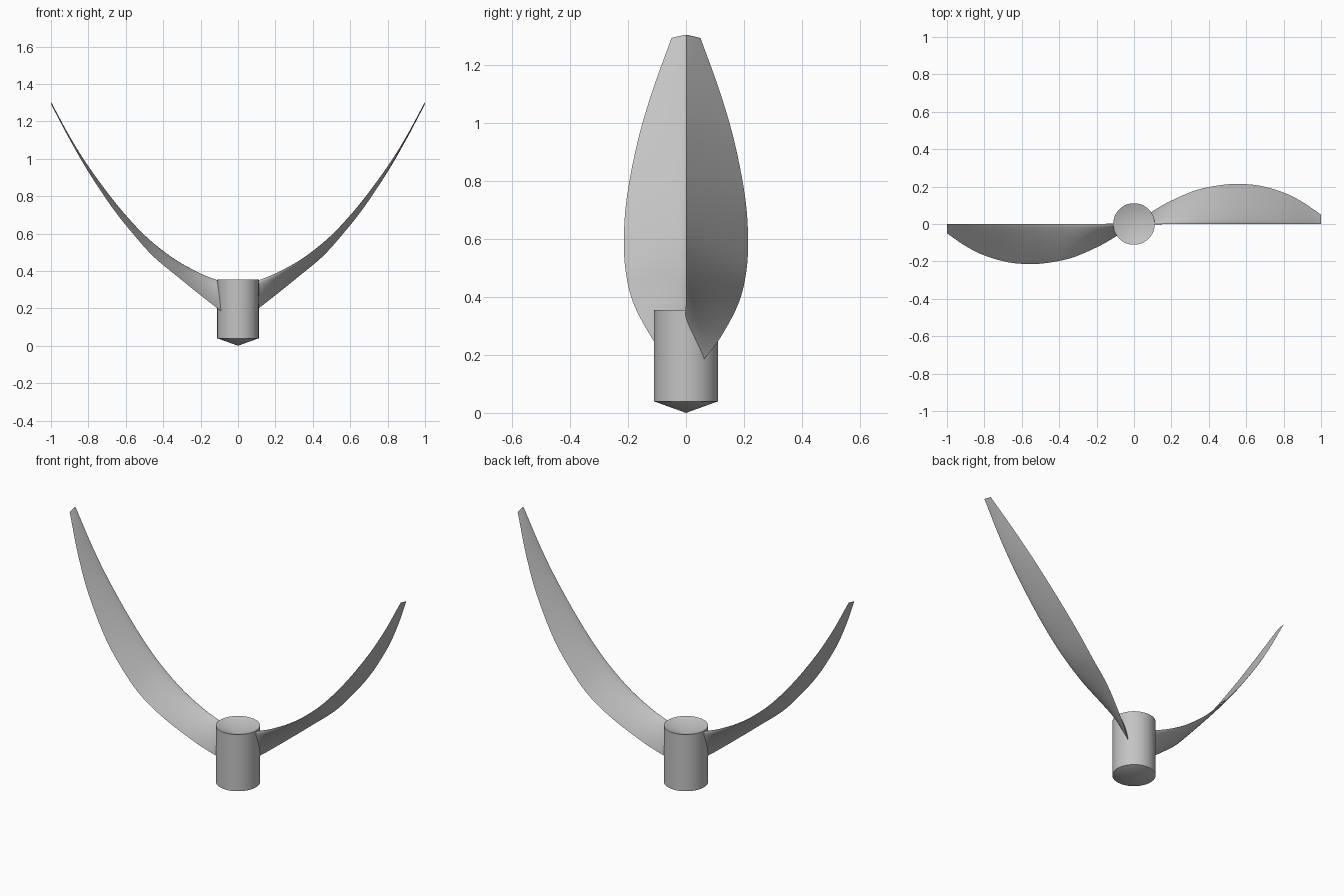
import bpy, bmesh, math
from mathutils import Vector, Matrix

cube = bpy.data.objects.get("Cube")
if cube:
    bpy.data.objects.remove(cube, do_unlink=True)

grey = bpy.data.materials.new("metal grey")
grey.use_nodes = True
colour = (0.55, 0.55, 0.55, 1)
grey.diffuse_color = colour
grey.node_tree.nodes["Principled BSDF"].inputs["Base Color"].default_value = colour


def finish(name, bm, angle):
    bmesh.ops.recalc_face_normals(bm, faces=bm.faces)
    mesh = bpy.data.meshes.new(name)
    bm.to_mesh(mesh)
    bm.free()
    mesh.materials.append(grey)
    obj = bpy.data.objects.new(name, mesh)
    bpy.context.collection.objects.link(obj)
    bpy.ops.object.select_all(action='DESELECT')
    obj.select_set(True)
    bpy.context.view_layer.objects.active = obj
    bpy.ops.object.shade_smooth_by_angle(angle=math.radians(angle))
    return obj


# Hub: pointed underside, straight wall, dished top
def make_hub():
    bm = bmesh.new()
    profile = [(0, 0), (0.111, 0.04), (0.111, 0.355), (0, 0.315)]
    verts = [bm.verts.new((r, 0, z)) for r, z in profile]
    edges = [bm.edges.new(pair) for pair in zip(verts, verts[1:])]
    bmesh.ops.spin(bm, geom=verts + edges, axis=(0, 0, 1), cent=(0, 0, 0),
                   angle=math.tau, steps=64, use_duplicate=False)
    bmesh.ops.remove_doubles(bm, verts=bm.verts, dist=1e-5)
    finish("hub", bm, 15)


# Blade stations: x, width in y, height of straight edge, height of curved edge
STATIONS = [Vector(s) for s in (
    (0.06, 0.040, 0.325, 0.165), (0.11, 0.075, 0.350, 0.200),
    (0.20, 0.125, 0.385, 0.270), (0.33, 0.180, 0.455, 0.375),
    (0.45, 0.206, 0.545, 0.475), (0.55, 0.214, 0.640, 0.585),
    (0.67, 0.205, 0.780, 0.735), (0.80, 0.168, 0.957, 0.930),
    (0.90, 0.118, 1.117, 1.103), (1.00, 0.050, 1.303, 1.292))]


def smooth_path(points, steps):
    ends = [2 * points[0] - points[1]] + points + [2 * points[-1] - points[-2]]
    path = []
    for a, b, c, d in zip(ends, ends[1:], ends[2:], ends[3:]):
        for i in range(steps):
            t = i / steps
            path.append(b + (c - a) * t / 2 + (2 * a - 5 * b + 4 * c - d) * t * t / 2
                        + (3 * b - a - 3 * c + d) * t ** 3 / 2)
    return path + [points[-1]]


def make_blade(name, turn):
    bm = bmesh.new()
    path = smooth_path(STATIONS, 5)
    chord_steps = 12
    rings = []
    for i, (x, width, z_in, z_out) in enumerate(path):
        before, after = path[max(i - 1, 0)], path[min(i + 1, len(path) - 1)]
        span = Vector((after[0] - before[0], 0,
                       (after[2] + after[3] - before[2] - before[3]) / 2))
        inner, outer = Vector((x, 0, z_in)), Vector((x, width, z_out))
        normal = span.cross(outer - inner).normalized()
        half = 0.012 * (1 - x) + 0.0015
        ring = []
        # Rounded straight edge, thin curved edge
        for k in range(2 * chord_steps):
            s = (1 - math.cos(math.pi * k / chord_steps)) / 2
            side = 1 if k < chord_steps else -1
            thick = half * 2.6 * math.sqrt(s) * (1 - s)
            ring.append(bm.verts.new(inner.lerp(outer, s) + normal * side * thick))
        rings.append(ring)
    for a, b in zip(rings, rings[1:]):
        for k in range(len(a)):
            n = (k + 1) % len(a)
            bm.faces.new((a[k], a[n], b[n], b[k]))
    bm.faces.new(rings[0])
    bm.faces.new(rings[-1])
    for v in bm.verts:
        v.co.x = min(v.co.x, 1.0)
    bm.transform(Matrix.Rotation(turn, 4, 'Z'))
    finish(name, bm, 40)


make_hub()
make_blade("left_blade", 0)
make_blade("right_blade", math.pi)
